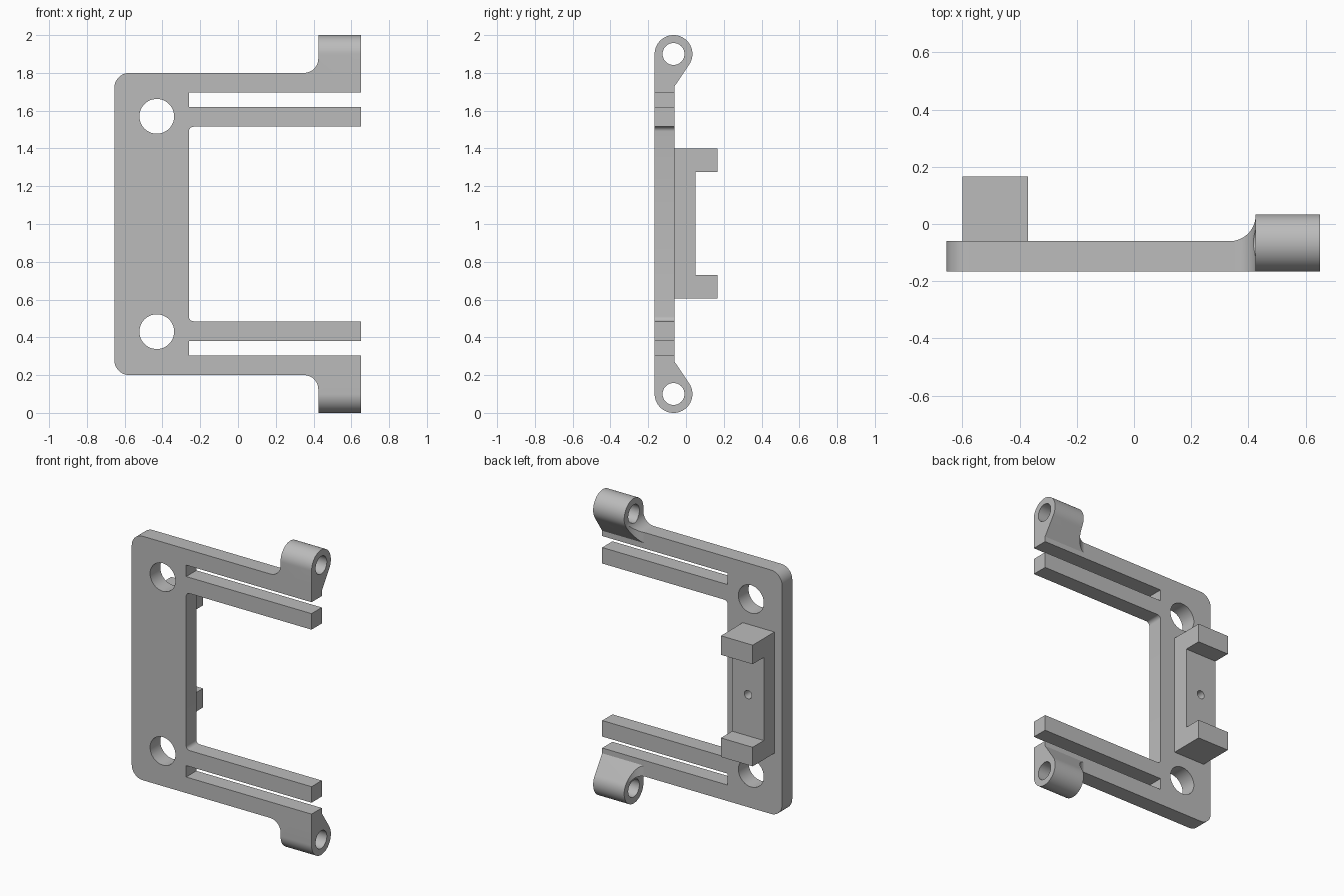
import bpy, bmesh
from math import radians, cos, sin
from mathutils import Vector

if "Cube" in bpy.data.objects:
    bpy.data.objects.remove(bpy.data.objects["Cube"], do_unlink=True)

grey = bpy.data.materials.new("plain grey")
grey.use_nodes = True
colour = (0.5, 0.5, 0.5, 1)
grey.diffuse_color = colour
grey.node_tree.nodes["Principled BSDF"].inputs["Base Color"].default_value = colour

FRONT, BACK = -0.166, -0.06   # plate faces
PIN_Y, PIN_Z = -0.066, 1.9    # hinge axis
RIGHT_END = 0.65


def arc(cx, cy, r, start, end, steps=12):
    angles = [radians(start + (end - start) * i / steps) for i in range(steps + 1)]
    return [(cx + r * cos(a), cy + r * sin(a)) for a in angles]


def prism(name, outline, axis, low, high):
    """Extrude a 2D outline along an axis; the outline uses the other two axes in order."""
    def place(p, depth):
        co = list(p)
        co.insert("xyz".index(axis), depth)
        return Vector(co)
    bm = bmesh.new()
    face = bm.faces.new([bm.verts.new(place(p, low)) for p in outline])
    out = bmesh.ops.extrude_face_region(bm, geom=[face])
    moved = [v for v in out["geom"] if isinstance(v, bmesh.types.BMVert)]
    bmesh.ops.translate(bm, verts=moved, vec=place((0, 0), high - low))
    bmesh.ops.recalc_face_normals(bm, faces=bm.faces)
    mesh = bpy.data.meshes.new(name)
    bm.to_mesh(mesh)
    bm.free()
    mesh.materials.append(grey)
    obj = bpy.data.objects.new(name, mesh)
    bpy.context.collection.objects.link(obj)
    return obj


def combine(obj, tool, operation):
    """Apply a boolean and discard the tool."""
    mod = obj.modifiers.new("combine", "BOOLEAN")
    mod.object, mod.operation, mod.solver = tool, operation, "EXACT"
    graph = bpy.context.evaluated_depsgraph_get()
    mesh = bpy.data.meshes.new_from_object(obj.evaluated_get(graph))
    obj.modifiers.clear()
    obj.data = mesh
    bpy.data.objects.remove(tool, do_unlink=True)


def drill(obj, axis, centre, radius, low, high):
    circle = arc(*centre, radius, 0, 360, 48)[:-1]
    combine(obj, prism("drill", circle, axis, low, high), "DIFFERENCE")


def flip(points):
    return [(a, 2 - z) for a, z in points]


# C-shaped plate with two slotted arms
half = arc(-0.235, 1.49, 0.025, 180, 90, 6)
half += [(RIGHT_END, 1.515), (RIGHT_END, 1.62), (-0.26, 1.62), (-0.26, 1.695),
         (RIGHT_END, 1.695), (RIGHT_END, 1.8)]
half += arc(-0.575, 1.8 - 0.08, 0.08, 90, 180)
frame = prism("slotted_frame", half + flip(half)[::-1], "y", FRONT, BACK)

# Hinge knuckles with necks blended into the arms
neck = [(FRONT, 1.695), (BACK, 1.695), (BACK, 1.73)]
neck += arc(PIN_Y, PIN_Z, 0.1, -34, 180, 40)
side_blend = [(0.35, 1.6)] + arc(0.35, 1.875, 0.075, -90, 0)
side_blend += [(0.425, 2.1), (0.7, 2.1), (0.7, 1.6)]
back_blend = [(0.335, -0.3)] + arc(0.335, 0.03, 0.09, -90, 0)
back_blend += [(0.425, 0.2), (0.7, 0.2), (0.7, -0.3)]
for side, mirror in (("upper", list), ("lower", flip)):
    knuckle = prism(side + "_knuckle", mirror(neck), "x", 0.3, RIGHT_END)
    combine(knuckle, prism("side_blend", mirror(side_blend), "y", -0.4, 0.4), "INTERSECT")
    combine(knuckle, prism("back_blend", back_blend, "z", -0.2, 2.2), "INTERSECT")
    combine(frame, knuckle, "UNION")

for z in (PIN_Z, 2 - PIN_Z):
    drill(frame, "x", (PIN_Y, z), 0.058, 0.2, 0.8)
for z in (1.57, 0.43):
    drill(frame, "y", (-0.43, z), 0.092, -0.3, 0.1)

# Channel bracket on the back of the plate
lug = [(BACK, 1.4), (0.166, 1.4), (0.166, 1.275), (0.05, 1.275)]
bracket = prism("channel_bracket", lug + [(y, 2.005 - z) for y, z in lug][::-1],
                "x", -0.6, -0.37)
drill(bracket, "y", (-0.485, 1.0), 0.027, BACK - 0.05, 0.3)

# Smooth curved walls, keep edges crisp
bpy.ops.object.select_all(action="DESELECT")
for obj in (frame, bracket):
    obj.select_set(True)
bpy.context.view_layer.objects.active = frame
bpy.ops.object.shade_smooth_by_angle(angle=radians(30))
